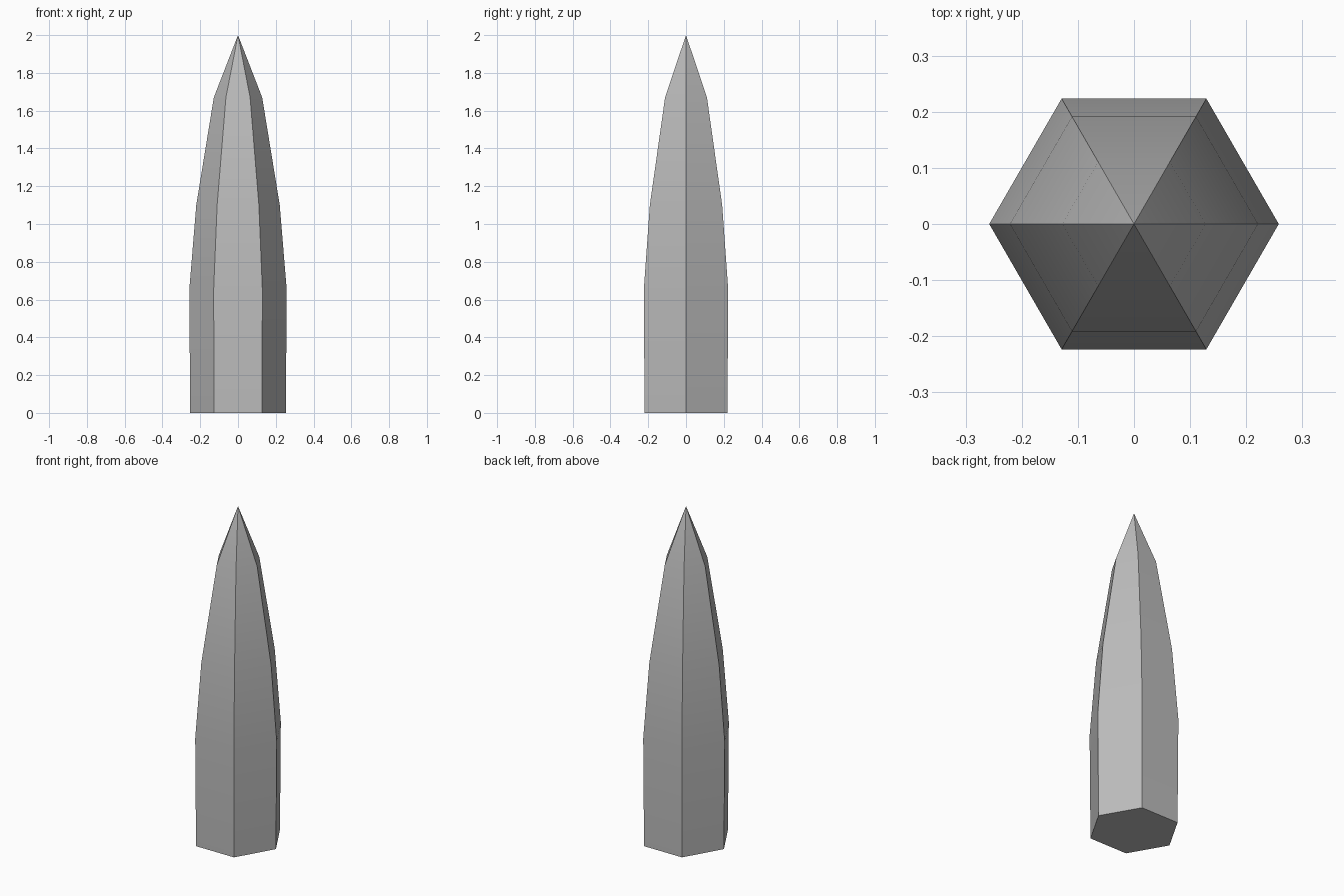
import bpy
import bmesh
from math import cos, sin, pi, radians

cube = bpy.data.objects.get("Cube")
if cube:
    bpy.data.objects.remove(cube, do_unlink=True)

# Stone grey material
grey = bpy.data.materials.new("stone_grey")
grey.use_nodes = True
colour = (0.5, 0.5, 0.5, 1)
grey.diffuse_color = colour
grey.node_tree.nodes["Principled BSDF"].inputs["Base Color"].default_value = colour

# Tapering six-sided shaft: (radius, height) of each ring, then a point
SIDES = 6
profile = [(0.253, 0), (0.258, 0.65), (0.221, 1.1), (0.128, 1.67)]

bm = bmesh.new()
rings = [[bm.verts.new((r * cos(2 * pi * i / SIDES), r * sin(2 * pi * i / SIDES), z))
          for i in range(SIDES)] for r, z in profile]
tip = bm.verts.new((0, 0, 2))

bm.faces.new(rings[0][::-1])
for i in range(SIDES):
    j = (i + 1) % SIDES
    for low, high in zip(rings, rings[1:]):
        bm.faces.new((low[i], low[j], high[j], high[i]))
    bm.faces.new((rings[-1][i], rings[-1][j], tip))

mesh = bpy.data.meshes.new("pointed_crystal")
bm.to_mesh(mesh)
bm.free()
mesh.materials.append(grey)
crystal = bpy.data.objects.new("pointed_crystal", mesh)
bpy.context.collection.objects.link(crystal)

# Smooth along each side, sharp at the corners
bpy.ops.object.select_all(action='DESELECT')
crystal.select_set(True)
bpy.context.view_layer.objects.active = crystal
bpy.ops.object.shade_smooth_by_angle(angle=radians(30))
